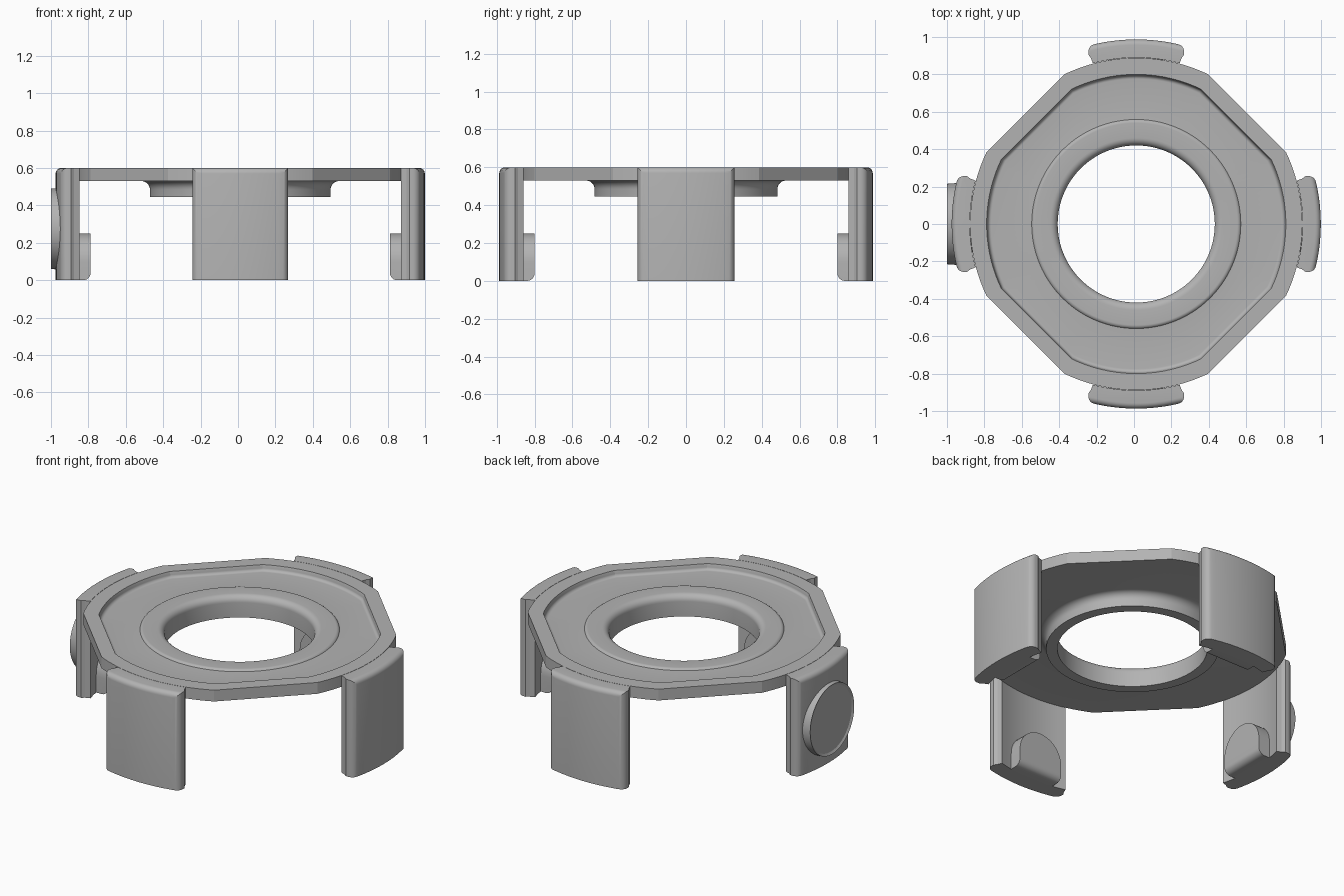
import bpy, bmesh
from math import sin, cos, pi, radians, sqrt
from mathutils import Matrix, Vector

cube = bpy.data.objects.get("Cube")
if cube:
    bpy.data.objects.remove(cube)

CX = 0.012  # the badge shifts the body slightly
grey = bpy.data.materials.new("plain grey")
grey.use_nodes = True
colour = (0.45, 0.45, 0.45, 1)
grey.diffuse_color = colour
grey.node_tree.nodes["Principled BSDF"].inputs["Base Color"].default_value = colour


def finish(bm, name, matrix=Matrix()):
    bm.transform(Matrix.Translation((CX, 0, 0)) @ matrix)
    bmesh.ops.recalc_face_normals(bm, faces=bm.faces)
    mesh = bpy.data.meshes.new(name)
    bm.to_mesh(mesh)
    bm.free()
    obj = bpy.data.objects.new(name, mesh)
    bpy.context.collection.objects.link(obj)
    mesh.materials.append(grey)
    bpy.ops.object.select_all(action='DESELECT')
    obj.select_set(True)
    bpy.context.view_layer.objects.active = obj
    bpy.ops.object.shade_smooth_by_angle(angle=radians(16))


def fillet(cx, cz, r, start, end, steps=7):
    angles = [radians(start + (end - start) * i / steps) for i in range(steps + 1)]
    return [(cx + r * cos(a), cz + r * sin(a)) for a in angles]


def prism(points, depth):
    """Extrude an xy outline upward by depth."""
    bm = bmesh.new()
    face = bm.faces.new([bm.verts.new((x, y, 0)) for x, y in points])
    new = bmesh.ops.extrude_face_region(bm, geom=[face])["geom"]
    bmesh.ops.translate(bm, vec=(0, 0, depth),
                        verts=[v for v in new if isinstance(v, bmesh.types.BMVert)])
    return bm


# Plate with clipped corners, recessed top and round collar
HALF = radians(19.3)  # half the angle of each diagonal flat
spokes = []
for q in range(4):
    mid = q * pi / 2
    arc = pi / 4 - HALF
    spokes += [(mid - arc + 2 * arc * i / 20, 1) for i in range(20)]
    for i in range(12):
        a = -HALF + 2 * HALF * i / 12
        spokes.append((mid + pi / 4 + a, cos(HALF) / cos(a)))

# Profile entries: radius, height, whether the ring follows the clipped outline
clipped = [(0.888, 0.53), (0.888, 0.6), (0.8, 0.6)]
clipped += fillet(0.775, 0.585, 0.02, 0, -90)
hole = fillet(0.55, 0.565, 0.02, 0, 0, 1)[:1]
hole += fillet(0.54, 0.555, 0.022, 30, 90)
hole += fillet(0.46, 0.537, 0.04, 90, 180)
hole += [(0.42, 0.445), (0.483, 0.445)]
hole += fillet(0.528, 0.485, 0.045, 180, 90)
profile = [(r, z, True) for r, z in clipped] + [(r, z, False) for r, z in hole]

bm = bmesh.new()
rings = [[bm.verts.new((r * (k if clip else 1) * cos(a), r * (k if clip else 1) * sin(a), z))
          for a, k in spokes] for r, z, clip in profile]
for i, low in enumerate(rings):
    high = rings[(i + 1) % len(rings)]
    for j in range(len(spokes)):
        n = (j + 1) % len(spokes)
        bm.faces.new((low[j], low[n], high[n], high[j]))
finish(bm, "plate_and_collar")

# Four legs with inner clips
OUTER, INNER, WIDE, NECK = 0.987, 0.89, 0.256, 0.232


def arc_points(radius, half_width, steps=10):
    xs = [half_width * (1 - 2 * i / steps) for i in range(steps + 1)]
    return [(x, -sqrt(radius ** 2 - x * x)) for x in xs]


def make_leg(name, turn):
    outline = arc_points(OUTER, WIDE)
    outline += [(-WIDE, -0.905), (-0.243, -0.888)]
    outline += arc_points(INNER, NECK)[::-1]
    outline += [(0.243, -0.888), (WIDE, -0.905)]
    bm = prism(outline, 0.6)

    def on_outer(v):
        return v.co.xy.length > OUTER - 0.001

    edges = []
    for e in bm.edges:
        a, b = e.verts
        if not (on_outer(a) and on_outer(b)):
            continue
        upright = abs(a.co.z - b.co.z) > 0.1
        if (upright and abs(a.co.x) > WIDE - 0.001) or (not upright and a.co.z > 0.5):
            edges.append(e)
    bmesh.ops.bevel(bm, geom=edges, offset=0.03, segments=6, profile=0.5, affect='EDGES')
    finish(bm, name, turn)


def make_clip(name, turn):
    # Arched pad on the inner face, rounded along its lower lip
    w = 0.15
    arch = [(-w, 0), (w, 0)] + fillet(0, 0.25 - w, w, 0, 180, 20)
    bm = prism(arch, 0.1)
    lip = [e for e in bm.edges
           if all(v.co.y < 0.001 and v.co.z > 0.09 for v in e.verts)]
    bmesh.ops.bevel(bm, geom=lip, offset=0.04, segments=6, profile=0.5, affect='EDGES')
    # Stand the pad up, with its free face toward the centre
    stand = Matrix.Translation((0, -0.9, 0)) @ Matrix(
        ((1, 0, 0, 0), (0, 0, 1, 0), (0, 1, 0, 0), (0, 0, 0, 1)))
    finish(bm, name, turn @ stand)


for i, side in enumerate(("front", "left", "back", "right")):
    turn = Matrix.Rotation(i * pi / 2, 4, 'Z')
    make_leg(side + "_leg", turn)
    make_clip(side + "_clip", turn)

# Round badge with a raised rim on the right leg
bm = bmesh.new()
bmesh.ops.create_cone(bm, cap_ends=True, segments=64, radius1=0.22, radius2=0.215, depth=0.07)
top = max(bm.faces, key=lambda f: f.calc_center_median().z)
bmesh.ops.inset_region(bm, faces=[top], thickness=0.014)
bmesh.ops.translate(bm, verts=top.verts, vec=Vector((0, 0, -0.008)))
place = Matrix.Translation((-0.977, 0, 0.275)) @ Matrix.Rotation(-pi / 2, 4, 'Y')
finish(bm, "badge", place)
